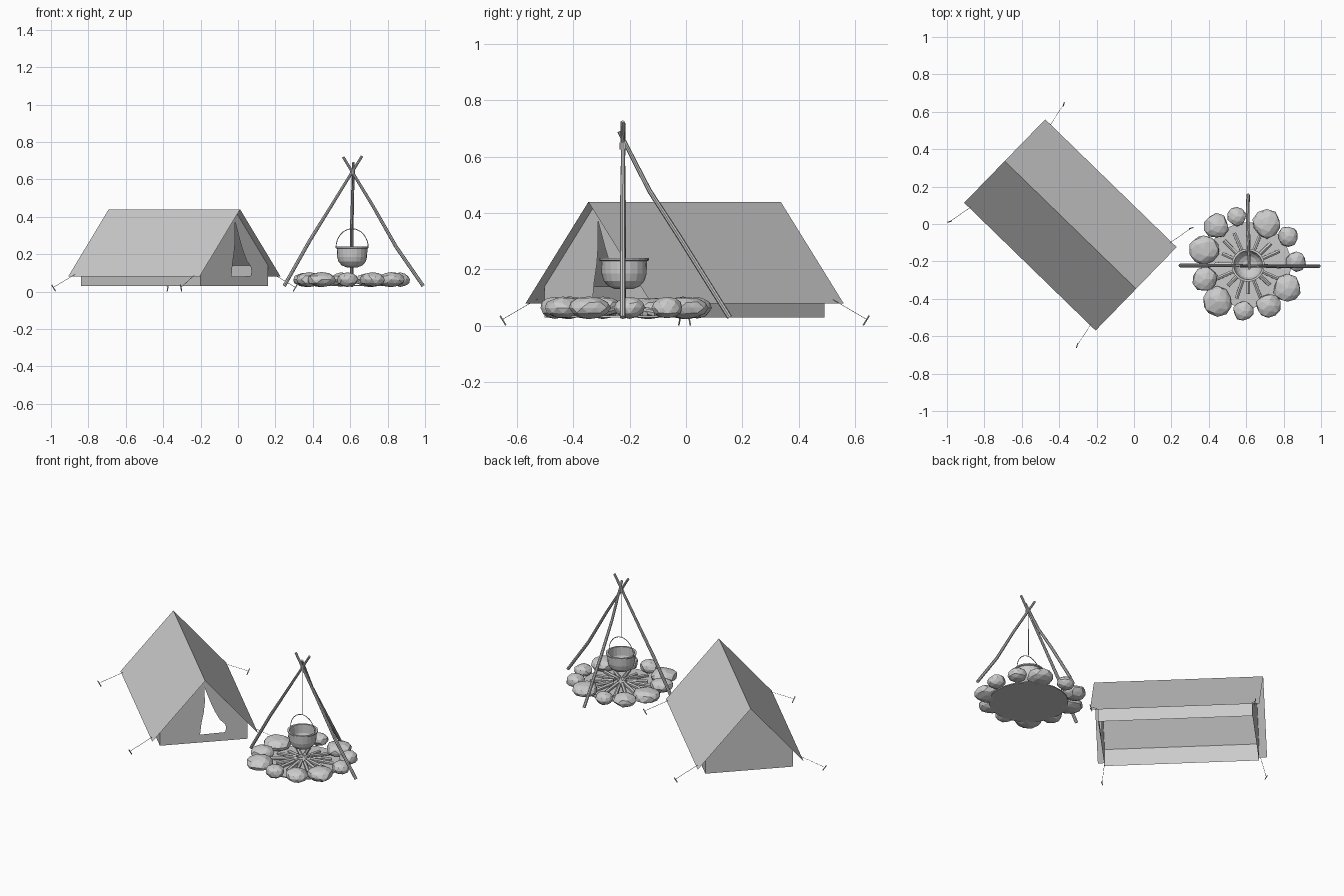
import bpy, bmesh, math, random
from mathutils import Vector, Matrix

if "Cube" in bpy.data.objects:
    bpy.data.objects.remove(bpy.data.objects["Cube"])

random.seed(4)
FIRE = Vector((0.61, -0.22, 0.03))


def make(name, verts, faces, smooth=False):
    me = bpy.data.meshes.new(name)
    me.from_pydata([tuple(v) for v in verts], [], faces)
    me.validate()
    ob = bpy.data.objects.new(name, me)
    bpy.context.collection.objects.link(ob)
    for p in me.polygons:
        p.use_smooth = smooth
    return ob


def tube(name, pts, radii, sides=6):
    """Capped tube through points, one radius per point."""
    pts = [Vector(p) for p in pts]
    if not isinstance(radii, (list, tuple)):
        radii = [radii] * len(pts)
    verts, faces, n = [], [], len(pts)
    for i, p in enumerate(pts):
        d = (pts[min(i + 1, n - 1)] - pts[max(i - 1, 0)]).normalized()
        ref = Vector((0, 1, 0)) if abs(d.y) < 0.9 else Vector((1, 0, 0))
        a = d.cross(ref).normalized()
        b = d.cross(a)
        for k in range(sides):
            t = 2 * math.pi * k / sides
            verts.append(p + radii[i] * (a * math.cos(t) + b * math.sin(t)))
    for i in range(n - 1):
        for k in range(sides):
            j = (k + 1) % sides
            faces.append((i * sides + k, i * sides + j, (i + 1) * sides + j, (i + 1) * sides + k))
    faces += [tuple(range(sides))[::-1], tuple(range((n - 1) * sides, n * sides))]
    return make(name, verts, faces)


# Tent space: u along the ridge (front positive), v across, z up
U, V = Vector((0.717, -0.697, 0)), Vector((0.697, 0.717, 0))


def tent(u, v, z):
    return Vector((-0.34, -0.005, 0)) + U * u + V * v + Vector((0, 0, z))


L, W, WL, WW = 0.49, 0.311, 0.447, 0.258
TOP, EAVE, WALL, BASE = 0.44, 0.08, 0.14, 0.03

# Roof canvas
make("tent_roof",
     [tent(u, v, z) for v, z in ((-W, EAVE), (0, TOP), (W, EAVE)) for u in (-L, L)],
     [(0, 1, 3, 2), (2, 3, 5, 4)])

# Low side walls
for side, s in (("left", -1), ("right", 1)):
    make("tent_wall_" + side,
         [tent(u, s * WW, z) for u, z in ((-WL, BASE), (WL, BASE), (WL, WALL), (-WL, WALL))],
         [(0, 1, 2, 3)])

# Back gable
gable = [(-WW, BASE), (WW, BASE), (WW, WALL), (0, TOP), (-WW, WALL)]
make("tent_back", [tent(-WL, v, z) for v, z in gable], [(0, 1, 2, 3, 4)])

# Front gable in two halves around the door opening
door_left = [(0.005, 0.375), (0.006, 0.28), (0.0, 0.22), (-0.014, 0.15), (-0.022, 0.08)]
door_right = [(0.005, 0.375), (0.04, 0.28), (0.065, 0.22), (0.095, 0.165),
              (0.125, 0.135), (0.132, 0.11), (0.125, 0.083), (-0.022, 0.08)]
for name, edge, s in (("left", door_left, -1), ("right", door_right, 1)):
    ring = [(0, TOP)] + edge + [(-0.022, BASE), (s * WW, BASE), (s * WW, WALL)]
    make("tent_front_" + name, [tent(WL, v, z) for v, z in ring], [tuple(range(len(ring)))])

# Guy ropes and leaning stakes
for su in (-1, 1):
    for sv in (-1, 1):
        end = tent(su * 0.475, sv * 0.437, 0.024)
        tube("guy_rope", [tent(su * WL, sv * 0.295, 0.095), end], 0.0012, 4)
        tube("tent_stake", [tent(su * 0.47, sv * 0.428, 0.002), tent(su * 0.48, sv * 0.447, 0.036)], 0.003, 6)

# Ash bed
bed = [FIRE + 0.23 * Vector((math.cos(t), math.sin(t), 0)) for t in
       (2 * math.pi * k / 24 for k in range(24))]
make("ash_bed", bed + [p + Vector((0, 0, 0.006)) for p in bed],
     [tuple(range(24))[::-1], tuple(range(24, 48))] +
     [(k, (k + 1) % 24, 24 + (k + 1) % 24, 24 + k) for k in range(24)])

# Stone ring: x, y, radius
stones = [(.55, .04, .05), (.71, 0, .075), (.44, -.01, .065), (.825, -.065, .054),
          (.375, -.135, .078), (.867, -.20, .053), (.38, -.295, .066), (.82, -.345, .074),
          (.445, -.415, .078), (.585, -.465, .054), (.718, -.437, .065)]
for x, y, r in stones:
    bm = bmesh.new()
    bmesh.ops.create_icosphere(bm, subdivisions=2, radius=1)
    # planes shave the ball into facets
    for k in range(9):
        n = Vector((random.gauss(0, 1), random.gauss(0, 1), random.gauss(0, 0.7))).normalized()
        for v in bm.verts:
            over = v.co.dot(n) - 0.86
            if over > 0:
                v.co -= n * over
    bm.transform(Matrix.Translation((x, y, 0.064)) @
                 Matrix.Diagonal((r * 1.07, r * 1.07, 0.036 + r * 0.06, 1)))
    me = bpy.data.meshes.new("fire_stone")
    bm.to_mesh(me)
    bm.free()
    bpy.context.collection.objects.link(bpy.data.objects.new("fire_stone", me))

# Radial firewood
for k in range(16):
    t = 2 * math.pi * (k + random.uniform(-0.15, 0.15)) / 16
    d = Vector((math.cos(t), math.sin(t), 0))
    r0, r1 = random.uniform(0.02, 0.06), random.uniform(0.15, 0.19)
    tube("firewood", [FIRE + d * r0 + Vector((0, 0, 0.028)),
                      FIRE + d * r1 + Vector((0, 0, 0.012))], 0.011, 6)

# Tripod poles, slightly crooked
poles = [[(.247, -.222, .03), (.385, -.222, .275), (.475, -.222, .42), (.663, -.225, .725)],
         [(.99, -.225, .03), (.845, -.225, .24), (.72, -.225, .46), (.562, -.222, .72)],
         [(.61, .155, .03), (.607, -.02, .31), (.612, -.13, .48), (.617, -.237, .69)]]
for p in poles:
    tube("tripod_pole", p, [0.0095, 0.0095, 0.0085, 0.007], 8)
tube("pole_lashing", [(.612, -.223, .626), (.612, -.223, .65)], 0.013, 10)

# Pot, turned from a profile: outside up, inside down
profile = [(.03, .13), (.055, .14), (.073, .16), (.08, .185), (.082, .23), (.089, .233),
           (.089, .24), (.077, .24), (.075, .185), (.066, .163), (.05, .147), (.028, .138)]
N = 20
verts = [(FIRE.x + r * math.cos(2 * math.pi * k / N), FIRE.y + r * math.sin(2 * math.pi * k / N), z)
         for r, z in profile for k in range(N)]
faces = [(i * N + k, i * N + (k + 1) % N, (i + 1) * N + (k + 1) % N, (i + 1) * N + k)
         for i in range(len(profile) - 1) for k in range(N)]
last = (len(profile) - 1) * N
faces += [tuple(range(N))[::-1], tuple(range(last, last + N))]
make("cooking_pot", verts, faces)

# Pot handle and hanging line
tube("pot_handle", [(FIRE.x + 0.086 * math.cos(t), FIRE.y, 0.236 + 0.1 * math.sin(t))
                    for t in (math.pi * k / 16 for k in range(17))], 0.0022, 6)
tube("hanging_line", [(FIRE.x, FIRE.y, .335), (FIRE.x + .002, FIRE.y, .64)], 0.002, 6)
